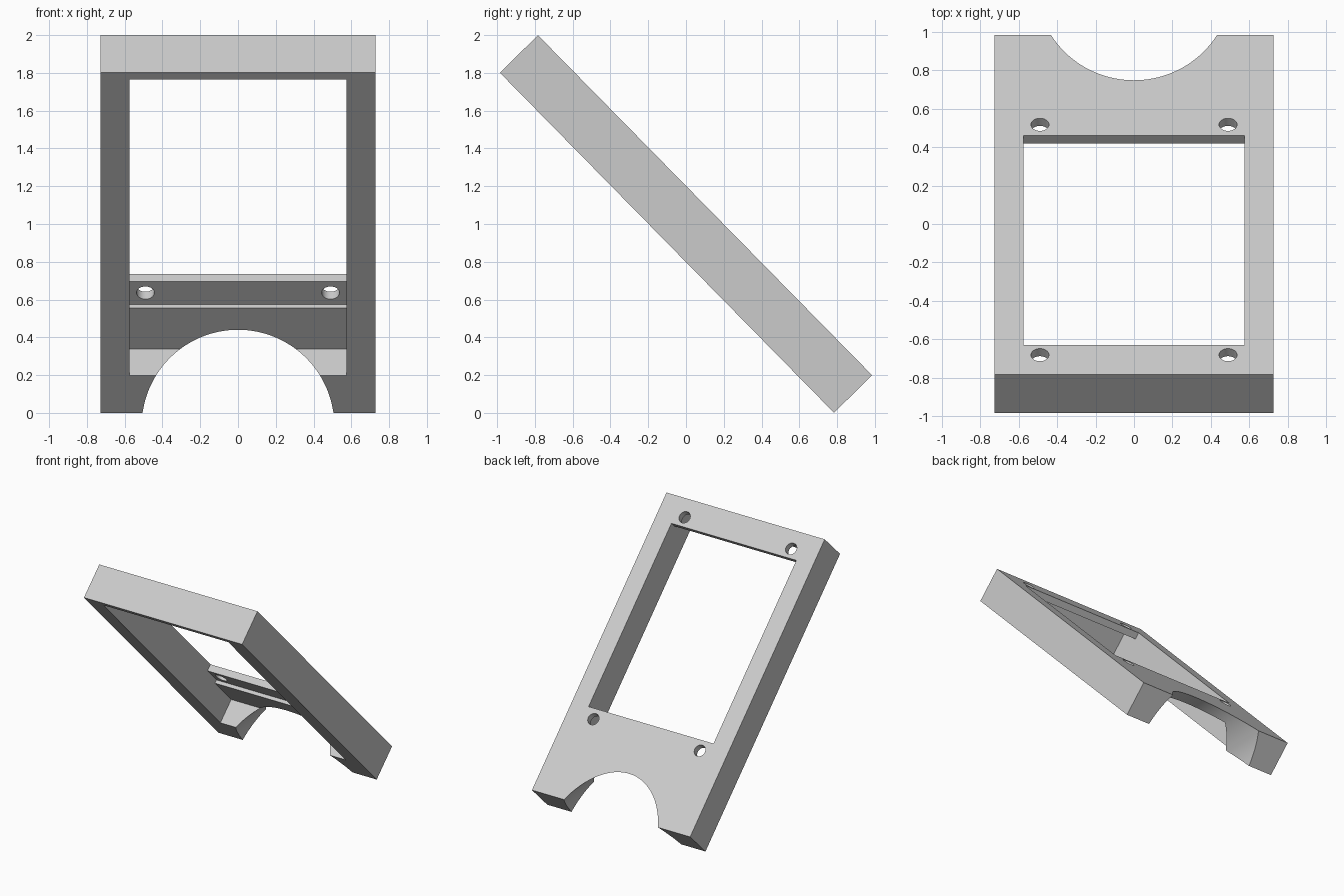
import bpy, bmesh, math
from mathutils import Matrix, Vector

cube = bpy.data.objects.get("Cube")
if cube:
    bpy.data.objects.remove(cube, do_unlink=True)

# Frame of the leaning panel: local y runs down the slope, local z is its outer normal
TILT = Matrix.Translation((0, 0, 1)) @ Matrix.Rotation(math.radians(-45.5), 4, 'X')
WIDTH, LENGTH, DEPTH = 1.456, 2.524, 0.283
INNER = 0.575            # half width of the opening

grey = bpy.data.materials.new("light grey plastic")
grey.use_nodes = True
colour = (0.6, 0.6, 0.6, 1)
grey.diffuse_color = colour
grey.node_tree.nodes["Principled BSDF"].inputs["Base Color"].default_value = colour


def make_object(name, bm):
    bmesh.ops.recalc_face_normals(bm, faces=bm.faces)
    mesh = bpy.data.meshes.new(name)
    bm.to_mesh(mesh)
    bm.free()
    mesh.materials.append(grey)
    obj = bpy.data.objects.new(name, mesh)
    bpy.context.collection.objects.link(obj)
    return obj


def cylinder(name, radius, length, sides, matrix):
    bm = bmesh.new()
    bmesh.ops.create_cone(bm, cap_ends=True, segments=sides, radius1=radius,
                          radius2=radius, depth=length, matrix=matrix)
    return make_object(name, bm)


def carve(target, cutter):
    cutter.hide_render = True
    mod = target.modifiers.new("cut", 'BOOLEAN')
    mod.operation = 'DIFFERENCE'
    mod.solver = 'EXACT'
    mod.object = cutter
    bpy.context.view_layer.objects.active = target
    bpy.ops.object.modifier_apply(modifier=mod.name)
    bpy.data.objects.remove(cutter, do_unlink=True)


# Solid slab
bm = bmesh.new()
bmesh.ops.create_cube(bm, size=1, matrix=TILT @ Matrix.Diagonal((WIDTH, LENGTH, DEPTH, 1)))
panel = make_object("display_bezel", bm)

# Stepped hollow: window, thin screen lips, thicker lower plate
profile = [(-1.212, -0.3), (-1.212, 0.086), (-1.042, 0.086), (-1.042, 0.3),
           (0.512, 0.3), (0.512, 0.086), (0.681, 0.086), (0.681, 0.058),
           (0.985, 0.058), (0.985, -0.3)]
bm = bmesh.new()
face = bm.faces.new([bm.verts.new(TILT @ Vector((-INNER, u, n))) for u, n in profile])
side = bmesh.ops.extrude_face_region(bm, geom=[face])
bmesh.ops.translate(bm, vec=(2 * INNER, 0, 0),
                    verts=[v for v in side["geom"] if isinstance(v, bmesh.types.BMVert)])
carve(panel, make_object("hollow_cutter", bm))

# Round notch through the lower edge, cut horizontally
carve(panel, cylinder("notch_cutter", 0.51, 2, 128,
                      Matrix.Translation((0, 0.9, -0.07)) @ Matrix.Rotation(math.pi / 2, 4, 'X')))

# Screw holes in the lips
for x in (-0.49, 0.49):
    for u in (-1.117, 0.595):
        carve(panel, cylinder("hole_cutter", 0.047, 0.2, 32,
                              TILT @ Matrix.Translation((x, u, 0.14))))

bpy.ops.object.select_all(action='DESELECT')
panel.select_set(True)
bpy.context.view_layer.objects.active = panel
bpy.ops.object.shade_smooth_by_angle(angle=math.radians(30))
